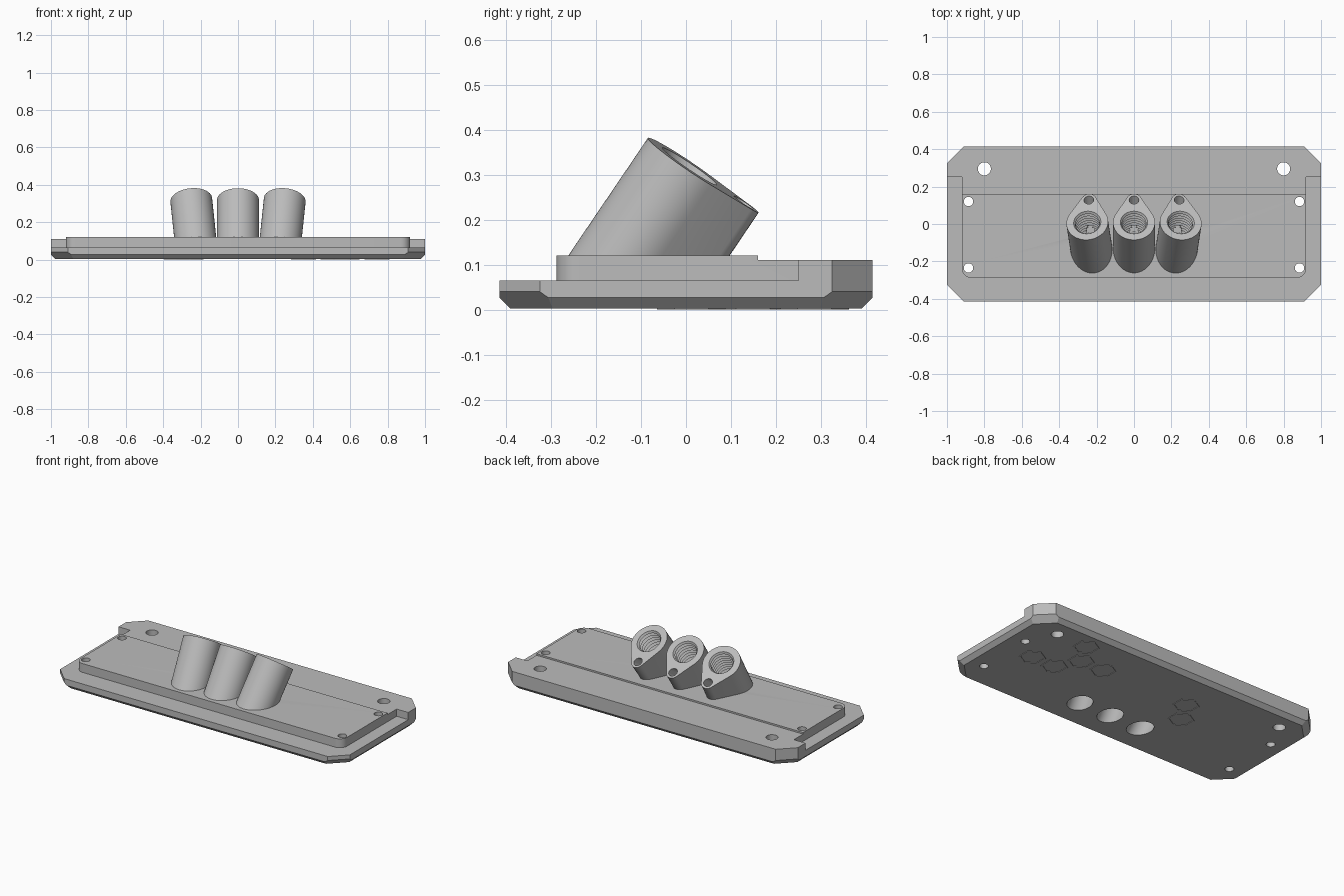
import bpy, bmesh
from math import sin, cos, asin, pi, radians
from mathutils import Matrix, Vector

cube = bpy.data.objects.get("Cube")
if cube:
    bpy.data.objects.remove(cube)

grey = bpy.data.materials.new("mid_grey")
grey.use_nodes = True
grey.diffuse_color = (0.5, 0.5, 0.5, 1)
grey.node_tree.nodes["Principled BSDF"].inputs["Base Color"].default_value = (0.5, 0.5, 0.5, 1)


def finish(name, bm, matrix=Matrix()):
    bm.transform(matrix)
    bmesh.ops.recalc_face_normals(bm, faces=bm.faces)
    mesh = bpy.data.meshes.new(name)
    bm.to_mesh(mesh)
    bm.free()
    mesh.materials.append(grey)
    obj = bpy.data.objects.new(name, mesh)
    bpy.context.collection.objects.link(obj)
    return obj


def loft(rings):
    """Closed solid through rings that have equal point counts."""
    bm = bmesh.new()
    rows = [[bm.verts.new(p) for p in ring] for ring in rings]
    n = len(rows[0])
    for a, b in zip(rows, rows[1:]):
        for i in range(n):
            j = (i + 1) % n
            bm.faces.new((a[i], a[j], b[j], b[i]))
    bm.faces.new(rows[0][::-1])
    bm.faces.new(rows[-1])
    bmesh.ops.recalc_face_normals(bm, faces=bm.faces)
    return bm


def prism(outline, z0, z1):
    return loft([[(x, y, z) for x, y in outline] for z in (z0, z1)])


def arc(cx, cy, r, a0, a1, steps):
    return [(cx + r * cos(a0 + (a1 - a0) * i / steps),
             cy + r * sin(a0 + (a1 - a0) * i / steps)) for i in range(steps + 1)]


def circle(cx, cy, r, n=32):
    return arc(cx, cy, r, 0, 2 * pi, n)[:-1]


def box(x, y0, y1):
    return [(-x, y0), (x, y0), (x, y1), (-x, y1)]


def slice_off(bm, point, normal):
    """Remove everything on the normal's side and cap the cut."""
    geom = bm.verts[:] + bm.edges[:] + bm.faces[:]
    cut = bmesh.ops.bisect_plane(bm, geom=geom, plane_co=point, plane_no=Vector(normal).normalized(),
                                 clear_outer=True, dist=1e-6)["geom_cut"]
    edges = [e for e in cut if isinstance(e, bmesh.types.BMEdge)]
    bmesh.ops.holes_fill(bm, edges=edges, sides=0)


def carve(obj, cutters):
    bpy.context.view_layer.objects.active = obj
    for cutter in cutters:
        mod = obj.modifiers.new("cut", 'BOOLEAN')
        mod.operation, mod.solver, mod.object = 'DIFFERENCE', 'EXACT', cutter
        bpy.ops.object.modifier_apply(modifier=mod.name)


def smooth(obj):
    bpy.ops.object.select_all(action='DESELECT')
    obj.select_set(True)
    bpy.context.view_layer.objects.active = obj
    bpy.ops.object.shade_smooth_by_angle(angle=radians(25))


# Base plate: clipped-corner slab with a bevelled underside
W, D, C, FLOOR = 1.0, 0.415, 0.09, 0.003
octagon = [(-W + C, -D), (W - C, -D), (W, -D + C), (W, D - C),
           (W - C, D), (-W + C, D), (-W, D - C), (-W, -D + C)]
bm = prism(octagon, FLOOR, 0.12)
for s in (-1, 1):
    slice_off(bm, (s * W, 0, 0.027), (s, 0, -1))
    slice_off(bm, (0, s * D, 0.027), (0, s, -1))
    for t in (-1, 1):
        slice_off(bm, (s * (W - C / 2), t * (D - C / 2), 0.04), (s * 0.707, t * 0.707, -1))
plate = finish("base_plate", bm)

# Lower ledge around the raised deck, and the slightly lower rear strip
R = 0.05
ledge = [(-1.2, 0.25), (-1.2, -0.6), (1.2, -0.6), (1.2, 0.25), (0.92, 0.25)]
ledge += arc(0.92 - R, -0.288 + R, R, 0, -pi / 2, 8)
ledge += arc(-0.92 + R, -0.288 + R, R, -pi / 2, -pi, 8)
ledge += [(-0.92, 0.25)]
cutters = [finish("ledge_cutter", prism(ledge, 0.065, 0.2)),
           finish("rear_cutter", prism(box(1.2, 0.16, 0.6), 0.11, 0.2))]

# Screw holes
for s in (-1, 1):
    for x, y, r in ((0.8, 0.295, 0.035), (0.885, 0.12, 0.025), (0.885, -0.235, 0.025)):
        cutters.append(finish("screw_hole_cutter", prism(circle(s * x, y, r), -0.1, 0.3)))

# Teardrop cross-section of the sockets
BIG, SMALL, GAP = 0.112, 0.04, 0.145
tangent = asin((BIG - SMALL) / GAP)
teardrop = arc(0, GAP, SMALL, tangent, pi - tangent, 12)
teardrop += arc(0, 0, BIG, pi - tangent, 2 * pi + tangent, 40)

# Ridged bore: alternating radii down the upper part, plain below
bore = [(0.03, 0.073), (0.0, 0.073)]
for i in range(10):
    z = -0.012 - 0.022 * i
    bore += [(z, 0.064), (z - 0.011, 0.075)]
bore += [(-0.25, 0.068), (-0.55, 0.068)]

# Three leaning sockets, each with a bore and a slanting side channel
for side, label in ((-1, "right"), (0, "middle"), (1, "left")):
    place = (Matrix.Translation((0.25 * side, 0.008, 0.319))
             @ Matrix.Rotation(radians(6 * side), 4, 'Y') @ Matrix.Rotation(radians(-34), 4, 'X'))
    bm = prism(teardrop, -0.6, 0)
    bm.transform(place)
    slice_off(bm, (0, 0, 0.09), (0, 0, -1))
    socket = finish(label + "_socket", bm)
    bore_cutter = finish("bore_cutter", loft(
        [[(x, y, z) for x, y in circle(0, 0, r, 36)] for z, r in bore]), place)
    channel = loft([[(x, y + GAP + 0.4 * z, z) for x, y in circle(0, 0, 0.026, 24)]
                    for z in (0.02, -0.23)])
    channel_cutter = finish("channel_cutter", channel, place)
    carve(socket, [bore_cutter, channel_cutter])
    smooth(socket)
    cutters.append(bore_cutter)
    bpy.data.objects.remove(channel_cutter)

carve(plate, cutters)
smooth(plate)
for cutter in cutters:
    bpy.data.objects.remove(cutter)

# Thin hexagon outlines on the underside, on a honeycomb grid
PITCH, ROW = 0.157, 0.137
cells = [(0.585, 2), (0.743, 0), (0.585, 0), (0.507, 1), (0.507 - PITCH, 1),
         (-0.25, 1), (-0.25 - PITCH / 2, 0)]
for i, (x, row) in enumerate(cells):
    y = 0.012 + ROW * row
    bm = bmesh.new()
    rings = [[bm.verts.new((x + r * sin(k * pi / 3), y + r * cos(k * pi / 3), z)) for k in range(6)]
             for r, z in ((0.076, FLOOR), (0.076, 0), (0.064, 0), (0.064, FLOOR))]
    for a, b in zip(rings, rings[1:] + rings[:1]):
        for k in range(6):
            m = (k + 1) % 6
            bm.faces.new((a[k], a[m], b[m], b[k]))
    finish("underside_hexagon_%d" % (i + 1), bm)
